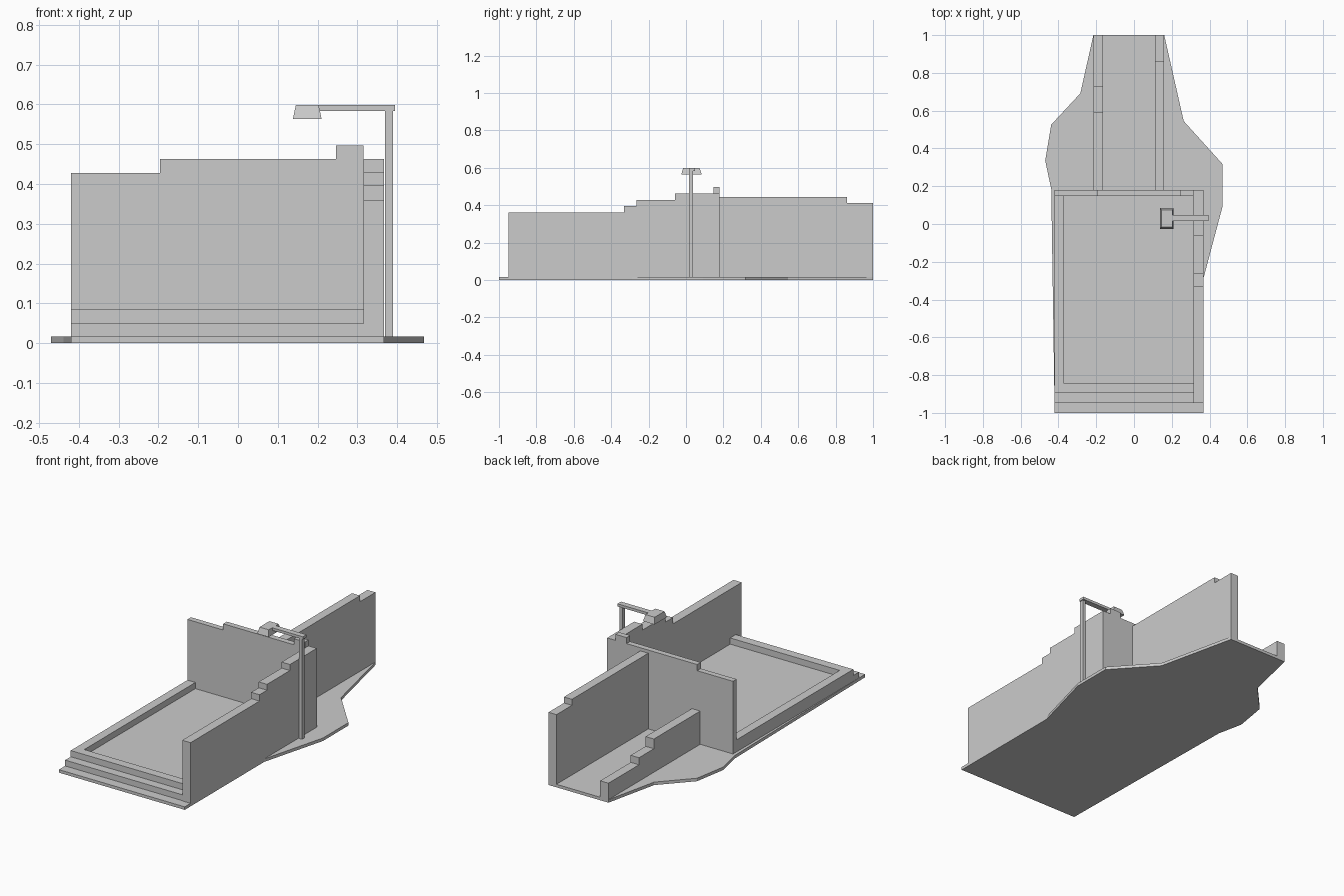
import bpy, bmesh
from mathutils import Vector

if "Cube" in bpy.data.objects:
    bpy.data.objects.remove(bpy.data.objects["Cube"])


def prism(name, pts, offset):
    """Extrude a flat 3D polygon by an offset vector."""
    bm = bmesh.new()
    face = bm.faces.new([bm.verts.new(p) for p in pts])
    res = bmesh.ops.extrude_face_region(bm, geom=[face])
    bmesh.ops.translate(bm, vec=Vector(offset),
                        verts=[v for v in res["geom"] if isinstance(v, bmesh.types.BMVert)])
    bmesh.ops.recalc_face_normals(bm, faces=bm.faces)
    me = bpy.data.meshes.new(name)
    bm.to_mesh(me)
    bm.free()
    ob = bpy.data.objects.new(name, me)
    bpy.context.collection.objects.link(ob)
    return ob


def box(name, x0, x1, y0, y1, z0, z1):
    return prism(name, [(x0, y0, z0), (x1, y0, z0), (x1, y1, z0), (x0, y1, z0)],
                 (0, 0, z1 - z0))


def stepped(start, steps, base):
    """Stepped wall profile; steps are (end position, height)."""
    prof, a = [(start, base)], start
    for b, h in steps:
        prof += [(a, h), (b, h)]
        a = b
    return prof + [(a, base)]


def wall_along_y(name, x0, x1, start, steps):
    return prism(name, [(x0, y, z) for y, z in stepped(start, steps, G)], (x1 - x0, 0, 0))


G = 0.017  # top of the ground slab

# ground slab with irregular outline
outline = [(-0.42, -1), (0.367, -1), (0.367, -0.29), (0.468, 0.09), (0.468, 0.318),
           (0.263, 0.545), (0.16, 1), (-0.215, 1), (-0.284, 0.692), (-0.438, 0.526),
           (-0.47, 0.335), (-0.438, 0.185)]
prism("ground_slab", [(x, y, 0) for x, y in outline], (0, 0, G))

# raised floor, whose front edge is the lower step, with a rim around it
box("raised_floor", -0.42, 0.315, -0.945, 0.15, G, 0.05)
rim = [(-0.42, -0.895), (0.315, -0.895), (0.315, -0.845), (-0.37, -0.845),
       (-0.37, 0.15), (-0.42, 0.15)]
prism("floor_rim", [(x, y, 0.05) for x, y in rim], (0, 0, 0.035))

# broken walls with stepped tops
wall_along_y("side_wall", 0.315, 0.367, -0.948,
             [(-0.332, 0.36), (-0.265, 0.396), (-0.06, 0.429), (0.18, 0.463)])
back = stepped(-0.42, [(-0.196, 0.428), (0.246, 0.463), (0.315, 0.497)], G)
prism("back_wall", [(x, 0.148, z) for x, z in back], (0, 0.032, 0))
wall_along_y("rear_right_wall", 0.11, 0.16, 0.18, [(0.862, 0.445), (1, 0.411)])
wall_along_y("rear_left_wall", -0.215, -0.163, 0.18,
             [(0.594, 0.205), (0.727, 0.15), (1, 0.11)])

# lamp post, arm and tapered shade
box("lamp_post", 0.37, 0.39, 0.016, 0.038, G, 0.584)
box("lamp_arm", 0.2, 0.395, 0.016, 0.048, 0.583, 0.598)
shade = box("lamp_shade", 0.138, 0.21, -0.026, 0.084, 0.563, 0.598)
for v in shade.data.vertices:
    if v.co.z > 0.58:
        v.co.x = 0.174 + (v.co.x - 0.174) * 0.8
        v.co.y = 0.029 + (v.co.y - 0.029) * 0.8
